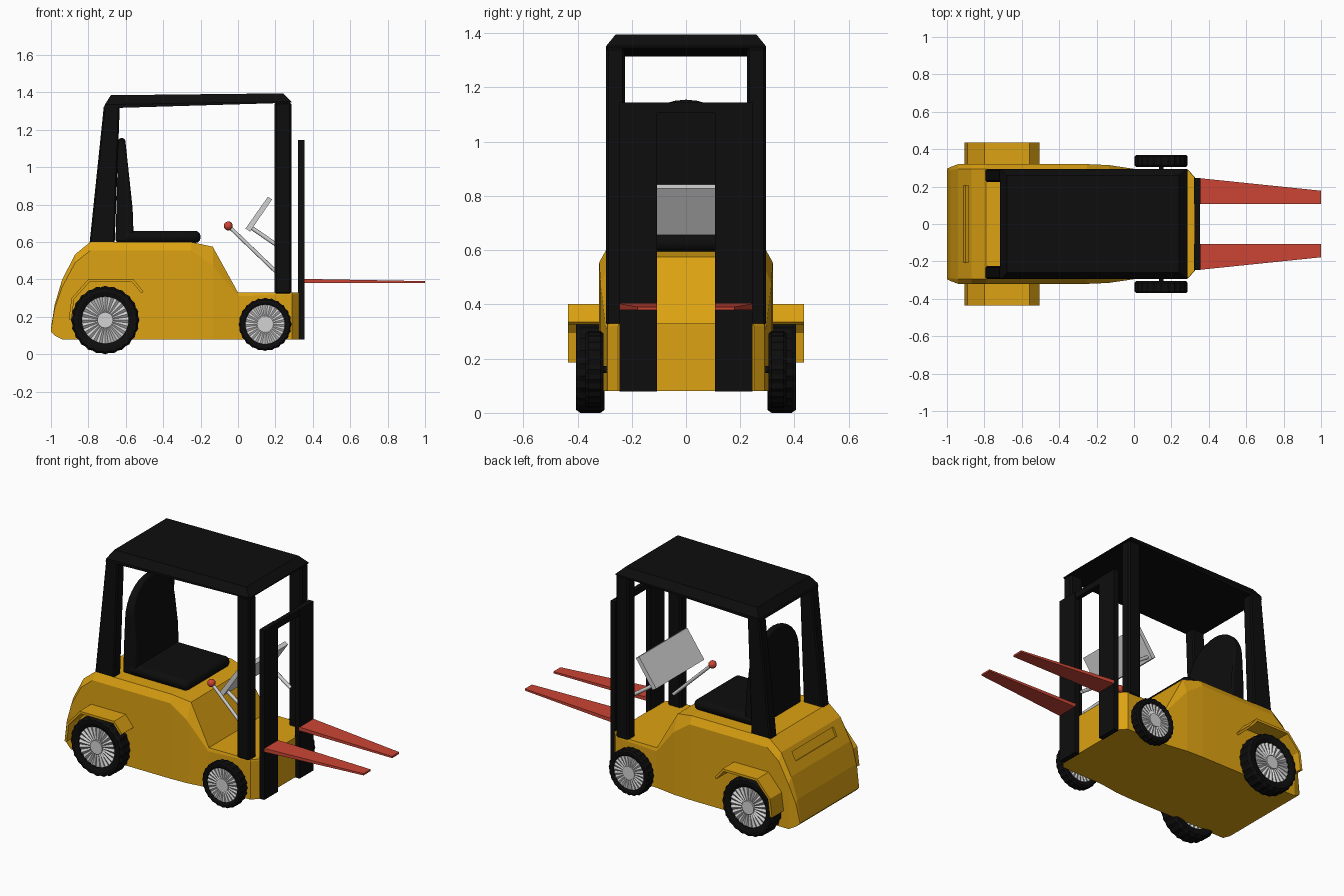
import bpy, bmesh, math
from mathutils import Vector, Matrix

if "Cube" in bpy.data.objects:
    bpy.data.objects.remove(bpy.data.objects["Cube"])


def material(name, rgb):
    m = bpy.data.materials.new(name)
    m.diffuse_color = (*rgb, 1)
    m.use_nodes = True
    m.node_tree.nodes["Principled BSDF"].inputs["Base Color"].default_value = m.diffuse_color
    return m


YELLOW = material("yellow paint", (0.72, 0.36, 0.006))
BLACK = material("black", (0.004, 0.004, 0.004))
RED = material("red", (0.60, 0.06, 0.035))
GREY = material("light grey", (0.65, 0.65, 0.65))


def finish(name, bm, mat, bevel=0, segments=1, smooth=False):
    bmesh.ops.recalc_face_normals(bm, faces=bm.faces)
    me = bpy.data.meshes.new(name)
    bm.to_mesh(me)
    bm.free()
    me.materials.append(mat)
    ob = bpy.data.objects.new(name, me)
    bpy.context.collection.objects.link(ob)
    if bevel:
        mod = ob.modifiers.new("bevel", 'BEVEL')
        mod.width, mod.segments = bevel, segments
        mod.limit_method, mod.angle_limit = 'ANGLE', math.radians(40)
    if smooth:
        bpy.ops.object.select_all(action='DESELECT')
        ob.select_set(True)
        bpy.context.view_layer.objects.active = ob
        bpy.ops.object.shade_smooth_by_angle(angle=math.radians(50))
    return ob


def hull(name, points, mat, **kw):
    bm = bmesh.new()
    for p in points:
        bm.verts.new(p)
    bmesh.ops.convex_hull(bm, input=bm.verts)
    bmesh.ops.dissolve_limit(bm, angle_limit=0.01, verts=bm.verts, edges=bm.edges)
    return finish(name, bm, mat, **kw)


def box(name, x, y, z, mat, **kw):
    return hull(name, [(a, b, c) for a in x for b in y for c in z], mat, **kw)


def loft(name, rings, mat, closed=False, caps=True, **kw):
    """Skin rings of equal length; closed joins the last ring to the first."""
    bm = bmesh.new()
    vs = [[bm.verts.new(p) for p in r] for r in rings]
    n = len(vs[0])
    pairs = list(zip(vs, vs[1:])) + ([(vs[-1], vs[0])] if closed else [])
    for a, b in pairs:
        for i in range(n):
            bm.faces.new((a[i], a[(i + 1) % n], b[(i + 1) % n], b[i]))
    if caps and not closed:
        bm.faces.new(vs[0])
        bm.faces.new(vs[-1])
    return finish(name, bm, mat, **kw)


def rod(name, a, b, r, mat, sides=10):
    a, b = Vector(a), Vector(b)
    bm = bmesh.new()
    m = Matrix.Translation((a + b) / 2) @ (b - a).to_track_quat('Z', 'Y').to_matrix().to_4x4()
    bmesh.ops.create_cone(bm, cap_ends=True, segments=sides, radius1=r, radius2=r,
                          depth=(b - a).length, matrix=m)
    return finish(name, bm, mat, smooth=True)


def lathe(name, even, odd, n, centre, mat):
    """Turn (radius, y) loops about the y axis, alternating two profiles."""
    rings = []
    for i in range(n):
        t = 2 * math.pi * i / n
        rings.append([(centre[0] + r * math.cos(t), centre[1] + y, centre[2] + r * math.sin(t))
                      for r, y in (odd if i % 2 else even)])
    return loft(name, rings, mat, closed=True)


# Body: cross-sections from rear to front (x, bottom, top, half width, side drop, top inset)
sections = [(-1.0, .12, .14, .295, .008, .008), (-.98, .10, .265, .305, .02, .015),
            (-.94, .08, .40, .32, .04, .025), (-.87, .08, .535, .32, .045, .025),
            (-.79, .08, .60, .32, .045, .025), (-.25, .08, .60, .32, .045, .025),
            (-.135, .08, .575, .315, .10, .04), (0, .08, .33, .295, .02, .005),
            (.29, .08, .33, .29, .01, .003), (.325, .08, .33, .25, .01, .003)]
body = loft("body", [[(x, -w, b), (x, -w, t - c), (x, -w + d, t), (x, w - d, t), (x, w, t - c), (x, w, b)]
                     for x, b, t, w, c, d in sections], YELLOW)

# Rear vent recess
tan = Vector((.07, 0, .135)).normalized() * .029
nor = Vector((-.135, 0, .07)).normalized() * .012
mid = Vector((-.897, 0, .483))
cutter = hull("vent_cutter", [mid + tan * i + nor * j + Vector((0, .205 * k, 0))
                              for i in (-1, 1) for j in (-1, 1) for k in (-1, 1)], YELLOW)
cutter.hide_render = True
cutter.hide_set(True)
cut = body.modifiers.new("vent", 'BOOLEAN')
cut.object, cut.operation, cut.solver = cutter, 'DIFFERENCE', 'EXACT'

# Overhead guard roof
hull("roof", [(x, s * y, z) for s in (-1, 1) for x, y, z in
              ((-.717, .295, 1.315), (.285, .295, 1.345), (-.712, .295, 1.335), (.285, .295, 1.352),
               (-.68, .26, 1.385), (.24, .26, 1.395))], BLACK)

for s, side in ((-1, "right"), (1, "left")):
    # Guard posts
    hull("rear_post_" + side, [(x, s * y, z) for y in (.225, .295) for x, z in
                               ((-.795, .58), (-.66, .58), (-.717, 1.33), (-.632, 1.33))],
         BLACK, bevel=.008)
    box("front_post_" + side, (.195, .285), (s * .225, s * .295), (.32, 1.348), BLACK, bevel=.01)

    # Mast column and fork
    box("mast_column_" + side, (.322, .355), (s * .107, s * .245), (.078, 1.145), BLACK)
    hull("fork_" + side, [(.35, s * .107, .38), (.35, s * .245, .38), (.35, s * .107, .403),
                          (.35, s * .245, .403), (1, s * .107, .38), (1, s * .178, .38),
                          (1, s * .107, .391), (1, s * .178, .391)], RED)

    # Rear fender: bent strip
    outer = [(-.905, .185), (-.89, .30), (-.80, .402), (-.56, .402), (-.505, .335)]
    inner = [(-.89, .185), (-.876, .295), (-.793, .387), (-.567, .387), (-.516, .325)]
    loft("rear_fender_" + side, [[(x, s * y, z) for y, (x, z) in
                                  ((.29, o), (.435, o), (.435, i), (.29, i))]
                                 for o, i in zip(outer, inner)], YELLOW)

    # Wheels: treaded tyre plus spoked rim
    for name, x, r, y0, y1, rim in (("rear", -.71, .183, .30, .405, .125),
                                    ("front", .145, .142, .305, .37, .105)):
        c, h = (x, s * (y0 + y1) / 2, r if name == "rear" else .16), (y1 - y0) / 2
        tyre = [[(rim, -h * .8), (r * .82, -h), (q * .94, -h), (q, -h * .7), (q, h * .7),
                 (q * .94, h), (r * .82, h), (rim, h * .8)] for q in (r, r * .965)]
        lathe(f"{name}_tyre_{side}", tyre[0], tyre[1], 48, c, BLACK)
        spokes = [[(.0005, -h * .9), (.042, -h * .9), (.042, -h * e), (rim, -h * e), (rim, h * e),
                   (.042, h * e), (.042, h * .9), (.0005, h * .9)] for e in (.78, .62)]
        lathe(f"{name}_rim_{side}", spokes[0], spokes[1], 48, c, GREY)

    # Control panel bracket
    rod("panel_bracket_" + side, (.06, s * .21, .685), (.22, s * .21, .575), .011, GREY, 8)

box("mast_crossbar", (.324, .352), (-.2, .2), (1.105, 1.144), BLACK)
rod("front_axle", (.145, -.33, .16), (.145, .33, .16), .012, BLACK)

# Control panel: tilted plate
hull("control_panel", [(x, y, z) for y in (-.24, .24) for x, z in
                       ((.04, .672), (.065, .656), (.182, .828), (.160, .842))], GREY)

# Lever with ball knob
rod("lever", (-.05, -.19, .685), (.22, -.19, .425), .01, GREY)
bm = bmesh.new()
bmesh.ops.create_uvsphere(bm, u_segments=16, v_segments=10, radius=.024,
                          matrix=Matrix.Translation((-.052, -.19, .686)))
finish("lever_knob", bm, RED, smooth=True)

# Seat cushion and domed backrest
box("seat_cushion", (-.62, -.2), (-.22, .22), (.595, .66), BLACK, bevel=.028, segments=3, smooth=True)
outline = [(-.215, .60), (-.215, .78)]
outline += [(-.21 * math.cos(t), .95 + .205 * math.sin(t))
            for t in (math.pi * i / 16 for i in range(17))]
outline += [(.215, .78), (.215, .60)]


def front_x(z):
    return -.557 - .045 * max(0, z - .72) / .42


def back_x(z):
    return -.655 + .015 * (z - .6) / .55


loft("seat_back", [[(f(z), y, z) for y, z in outline] for f in (back_x, front_x)],
     BLACK, bevel=.012, segments=2, smooth=True)
